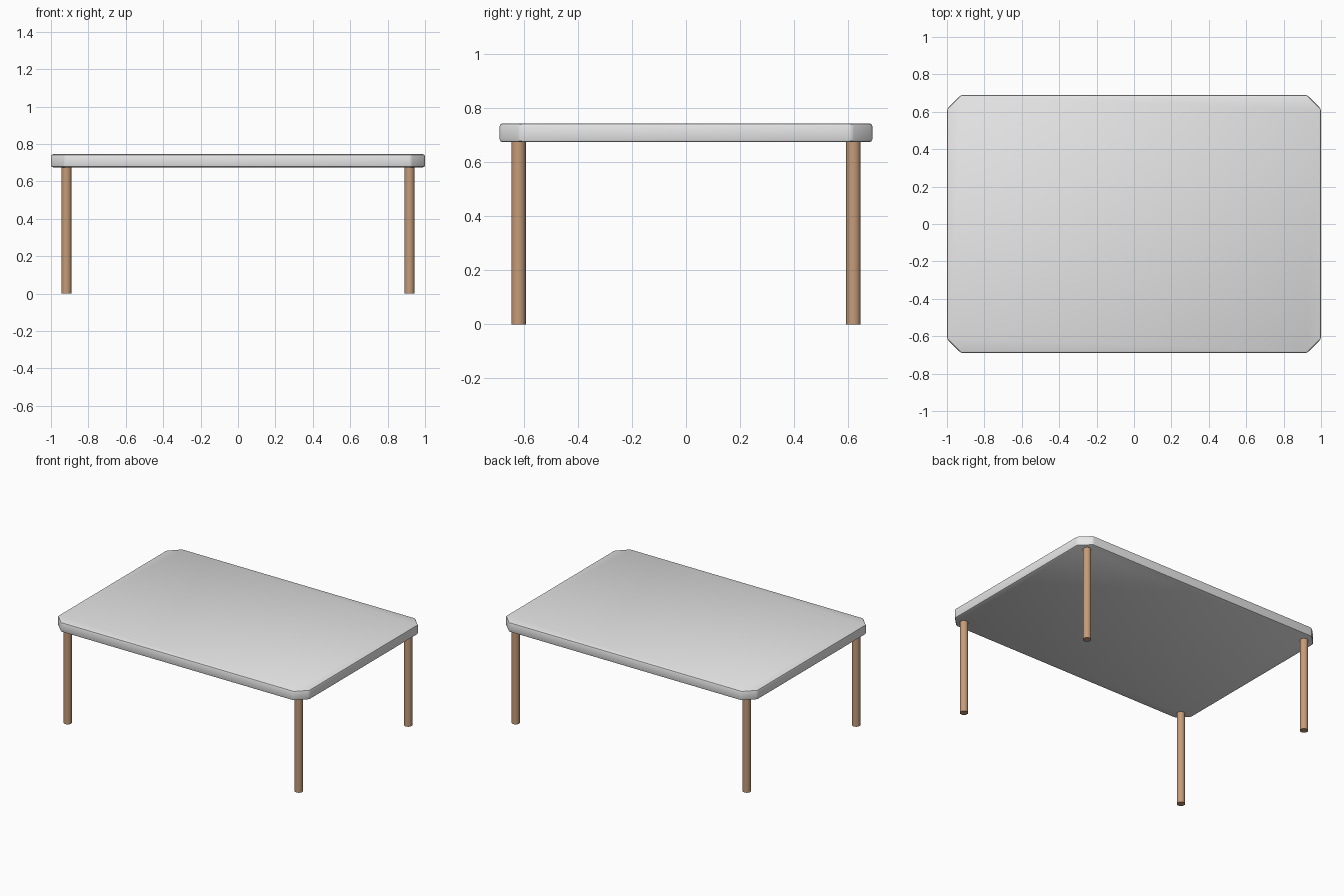
import bpy, bmesh, math

if "Cube" in bpy.data.objects:
    bpy.data.objects.remove(bpy.data.objects["Cube"])

def material(name, rgb):
    m = bpy.data.materials.new(name)
    m.diffuse_color = (*rgb, 1)
    m.use_nodes = True
    m.node_tree.nodes["Principled BSDF"].inputs["Base Color"].default_value = m.diffuse_color
    return m

GREY = material("pale grey", (0.8, 0.8, 0.8))
WOOD = material("light brown wood", (0.56, 0.33, 0.19))

HX, HY = 1.0, 0.69          # half size of the table top
BOTTOM, TOP = 0.675, 0.745  # table top heights
CUT = 0.075                 # corner cut

def finish(name, bm, mat):
    mesh = bpy.data.meshes.new(name)
    bm.normal_update()
    bm.to_mesh(mesh)
    bm.free()
    mesh.materials.append(mat)
    ob = bpy.data.objects.new(name, mesh)
    bpy.context.collection.objects.link(ob)
    bpy.ops.object.select_all(action='DESELECT')
    ob.select_set(True)
    bpy.context.view_layer.objects.active = ob
    bpy.ops.object.shade_smooth_by_angle(angle=math.radians(40))
    return ob

# Table top: slab with cut corners and softened edges
bm = bmesh.new()
outline = [(HX, -HY + CUT), (HX, HY - CUT), (HX - CUT, HY), (-HX + CUT, HY),
           (-HX, HY - CUT), (-HX, -HY + CUT), (-HX + CUT, -HY), (HX - CUT, -HY)]
base = bm.faces.new([bm.verts.new((x, y, BOTTOM)) for x, y in outline])
ext = bmesh.ops.extrude_face_region(bm, geom=[base], use_keep_orig=True)
for v in ext["geom"]:
    if isinstance(v, bmesh.types.BMVert):
        v.co.z = TOP
bmesh.ops.recalc_face_normals(bm, faces=bm.faces)
bmesh.ops.bevel(bm, geom=bm.edges[:], offset=0.011, segments=2, profile=0.5,
                affect='EDGES', clamp_overlap=True)
finish("table_top", bm, GREY)

# Four round legs
for sx, side in ((-1, "left"), (1, "right")):
    for sy, end in ((-1, "front"), (1, "back")):
        bm = bmesh.new()
        bmesh.ops.create_cone(bm, cap_ends=True, segments=32, radius1=0.027,
                              radius2=0.027, depth=BOTTOM + 0.005)
        bmesh.ops.translate(bm, verts=bm.verts,
                            vec=(sx * 0.917, sy * 0.62, (BOTTOM + 0.005) / 2))
        finish(f"{end}_{side}_leg", bm, WOOD)
